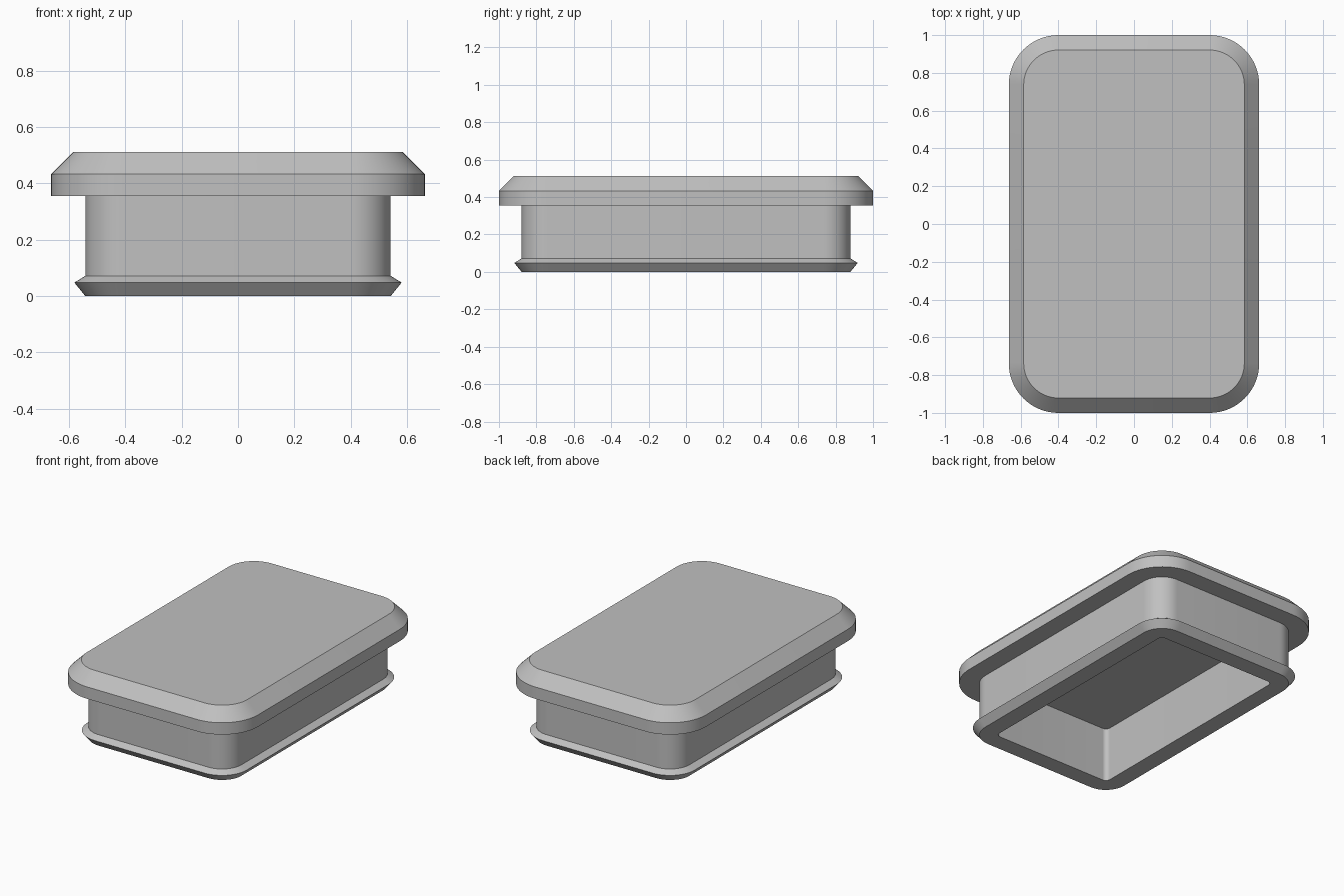
import bpy, bmesh, math

cube = bpy.data.objects.get("Cube")
if cube:
    bpy.data.objects.remove(cube, do_unlink=True)

grey = bpy.data.materials.new("Plain grey")
grey.use_nodes = True
colour = (0.53, 0.53, 0.53, 1)
grey.diffuse_color = colour
grey.node_tree.nodes["Principled BSDF"].inputs["Base Color"].default_value = colour

# Corner arc centres, shared by every level of the plug
CX, CY = 0.40, 0.737
STEPS = 16


def rounded_ring(bm, radius, z):
    """Rounded rectangle of vertices at height z."""
    ring = []
    for quarter, (sx, sy) in enumerate([(1, 1), (-1, 1), (-1, -1), (1, -1)]):
        for i in range(STEPS + 1):
            a = math.pi / 2 * (quarter + i / STEPS)
            ring.append(bm.verts.new((sx * CX + radius * math.cos(a),
                                      sy * CY + radius * math.sin(a), z)))
    return ring


# Section from cavity ceiling, down the inside, round the lip and up to the cap
section = [
    (0.03, 0.355), (0.03, 0.0),                  # cavity wall
    (0.142, 0.0), (0.181, 0.048), (0.142, 0.072),  # snap lip
    (0.142, 0.355),                              # body wall
    (0.263, 0.355), (0.263, 0.433),              # cap flange
    (0.184, 0.512),                              # cap bevel
]

bm = bmesh.new()
rings = [rounded_ring(bm, r, z) for r, z in section]
for low, high in zip(rings, rings[1:]):
    n = len(low)
    for i in range(n):
        j = (i + 1) % n
        bm.faces.new((low[i], low[j], high[j], high[i]))
bm.faces.new(rings[0])    # cavity ceiling
bm.faces.new(rings[-1])   # cap top
bmesh.ops.recalc_face_normals(bm, faces=bm.faces)

mesh = bpy.data.meshes.new("end_plug")
bm.to_mesh(mesh)
bm.free()
mesh.materials.append(grey)
plug = bpy.data.objects.new("end_plug", mesh)
bpy.context.collection.objects.link(plug)

# Smooth rounded corners, crisp profile edges
bpy.ops.object.select_all(action='DESELECT')
plug.select_set(True)
bpy.context.view_layer.objects.active = plug
bpy.ops.object.shade_smooth_by_angle(angle=math.radians(25))
